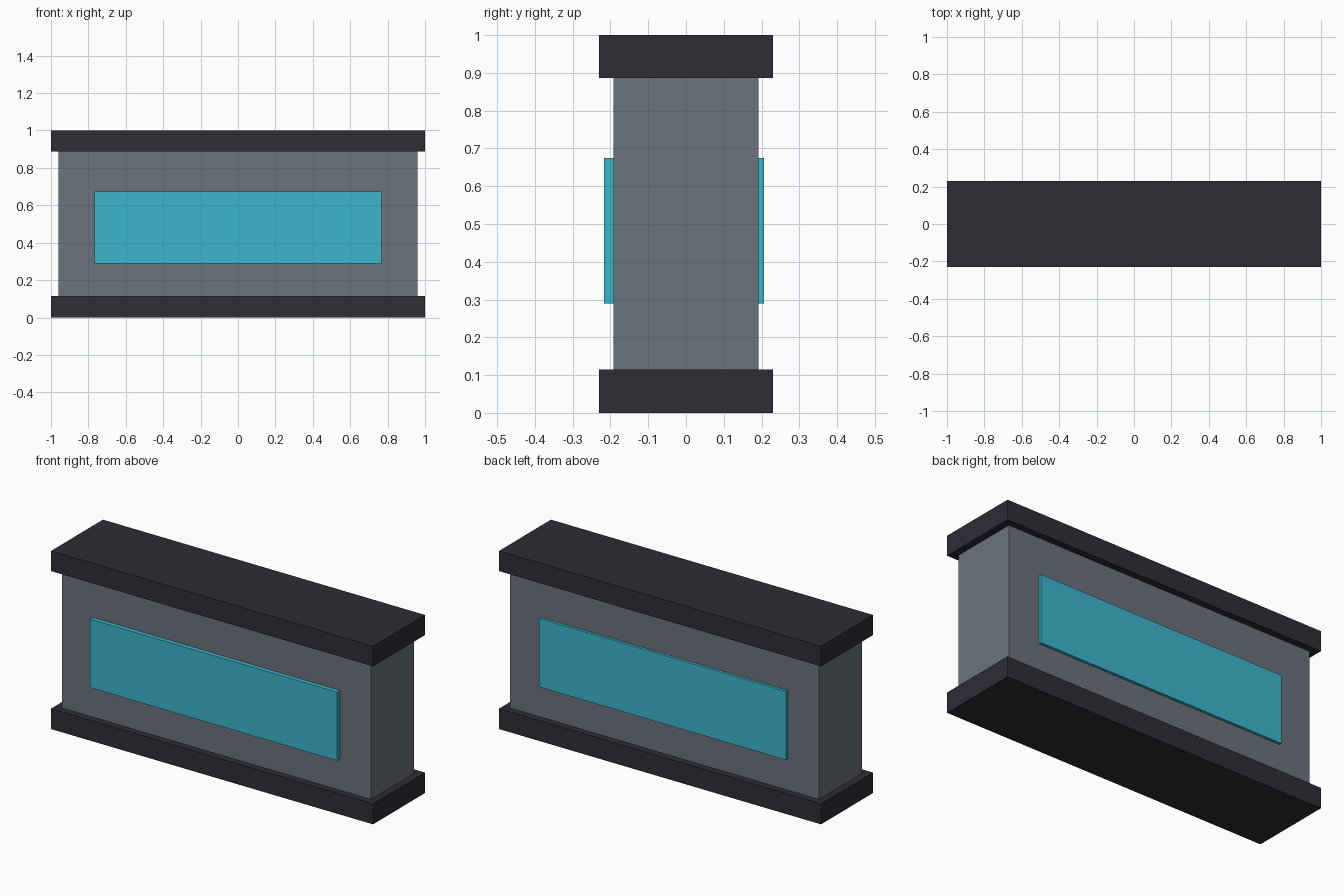
import bpy

cube = bpy.data.objects.get("Cube")
if cube:
    bpy.data.objects.remove(cube, do_unlink=True)


def linear(c):
    c /= 255
    return c / 12.92 if c <= 0.04045 else ((c + 0.055) / 1.055) ** 2.4


def material(name, rgb):
    m = bpy.data.materials.new(name)
    m.use_nodes = True
    colour = (*[linear(c) for c in rgb], 1)
    m.diffuse_color = colour
    m.node_tree.nodes["Principled BSDF"].inputs["Base Color"].default_value = colour
    return m


def box(name, mat, low, high):
    """Flat-shaded box spanning two opposite corners."""
    centre = [(a + b) / 2 for a, b in zip(low, high)]
    bpy.ops.mesh.primitive_cube_add(size=1, location=centre)
    ob = bpy.context.object
    ob.name = name
    ob.scale = [b - a for a, b in zip(low, high)]
    bpy.ops.object.transform_apply(location=False, rotation=False, scale=True)
    ob.data.materials.append(mat)
    return ob


dark = material("dark charcoal", (46, 45, 54))
grey = material("slate grey", (107, 115, 124))
cyan = material("cyan panel", (60, 183, 204))

# Overhanging base and cap slabs
box("base_slab", dark, (-1, -0.23, 0), (1, 0.23, 0.115))
box("top_slab", dark, (-1, -0.23, 0.887), (1, 0.23, 1))

# Main wall, set slightly into both slabs
box("wall_body", grey, (-0.96, -0.192, 0.05), (0.96, 0.192, 0.95))

# Raised panels; the front one stands out further
box("front_panel", cyan, (-0.767, -0.217, 0.29), (0.767, -0.18, 0.675))
box("back_panel", cyan, (-0.767, 0.18, 0.29), (0.767, 0.207, 0.675))
